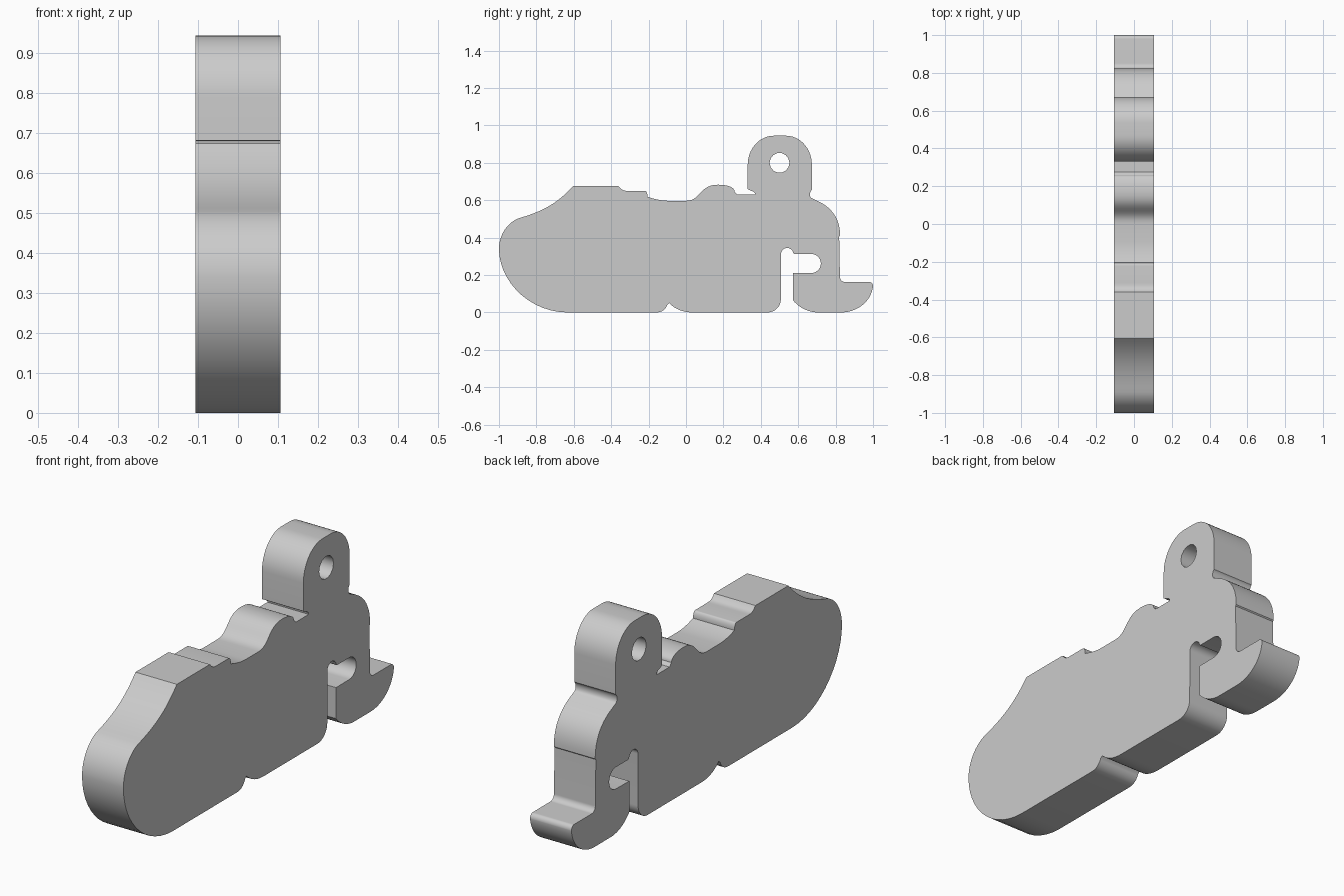
import bpy
import bmesh
import math
from mathutils import Vector
from mathutils.geometry import interpolate_bezier

HALF_WIDTH = 0.107
STEPS = 14

cube = bpy.data.objects.get("Cube")
if cube:
    bpy.data.objects.remove(cube, do_unlink=True)


class Profile:
    """Side outline in the (y, z) plane, drawn as a continuous pen stroke."""

    def __init__(self, y, z):
        self.points = [Vector((y, z))]

    def line(self, *ends):
        for end in ends:
            self.points.append(Vector(end))

    def curve(self, handle_a, handle_b, end):
        start = self.points[-1]
        self.points += interpolate_bezier(
            start, Vector(handle_a), Vector(handle_b), Vector(end), STEPS)[1:]

    def round(self, corner, end):
        """Quarter turn that bulges toward the given corner."""
        start, corner, end = self.points[-1], Vector(corner), Vector(end)
        self.curve(start.lerp(corner, 0.55), end.lerp(corner, 0.55), end)

    def arc(self, centre, radius, start, sweep):
        for i in range(STEPS + 1):
            angle = math.radians(start + sweep * i / STEPS)
            self.points.append(Vector(centre) + radius * Vector((math.cos(angle), math.sin(angle))))


body = Profile(-0.63, 0)

# Rounded nose and sloping front
body.curve((-0.84, 0), (-1, 0.17), (-1, 0.34))
body.curve((-1, 0.42), (-0.95, 0.485), (-0.89, 0.505))
body.curve((-0.77, 0.54), (-0.69, 0.58), (-0.605, 0.675))

# Stepped top and shallow saddle
body.line((-0.36, 0.675))
body.curve((-0.345, 0.655), (-0.335, 0.65), (-0.31, 0.65))
body.line((-0.22, 0.65))
body.round((-0.205, 0.65), (-0.205, 0.618))
body.curve((-0.18, 0.61), (-0.14, 0.597), (-0.09, 0.597))
body.line((0, 0.597))

# Hump behind the saddle
body.curve((0.08, 0.597), (0.07, 0.683), (0.17, 0.683))
body.curve((0.22, 0.683), (0.26, 0.67), (0.26, 0.645))
body.line((0.275, 0.63), (0.37, 0.63))

# Ring tab with narrow neck
body.curve((0.37, 0.65), (0.35, 0.645), (0.33, 0.66))
body.line((0.33, 0.79))
body.round((0.33, 0.945), (0.47, 0.945))
body.line((0.535, 0.945))
body.round((0.673, 0.945), (0.673, 0.79))
body.line((0.673, 0.655))
body.curve((0.66, 0.645), (0.66, 0.62), (0.67, 0.612))

# Rounded rear
body.line((0.72, 0.588))
body.curve((0.79, 0.55), (0.824, 0.49), (0.824, 0.41))
body.line((0.819, 0.405), (0.823, 0.19))
body.round((0.823, 0.163), (0.85, 0.163))

# Tail hook
body.line((0.98, 0.163))
body.round((1, 0.163), (1, 0.14))
body.curve((0.99, 0.06), (0.92, 0), (0.825, 0))
body.line((0.71, 0))
body.curve((0.66, 0), (0.61, 0.02), (0.572, 0.065))

# Sideways slot and upright slot
body.line((0.572, 0.21))
body.arc((0.67, 0.262), 0.051, -90, 180)
body.line((0.578, 0.313))
body.arc((0.541, 0.312), 0.033, 10, 170)
body.line((0.507, 0.07))
body.round((0.507, 0), (0.435, 0))

# Notched underside
body.line((0.04, 0))
body.curve((-0.02, 0), (-0.06, 0.02), (-0.09, 0.05))
body.line((-0.1, 0.04))
body.curve((-0.11, 0.015), (-0.13, 0), (-0.16, 0))

# Hole through the ring tab
hole = Profile(0.553, 0.8)
hole.arc((0.5, 0.8), 0.053, 0, 360)


def add_loop(bm, points):
    """Closed ring of edges, skipping repeated points."""
    clean = [p for i, p in enumerate(points) if (p - points[i - 1]).length > 1e-4]
    verts = [bm.verts.new((-HALF_WIDTH, p.x, p.y)) for p in clean]
    return [bm.edges.new((verts[i - 1], verts[i])) for i in range(len(verts))]


# Fill the outline around the hole, then extrude across the width
bm = bmesh.new()
edges = add_loop(bm, body.points) + add_loop(bm, hole.points)
bmesh.ops.triangle_fill(bm, edges=edges, use_beauty=True, normal=(1, 0, 0))
extruded = bmesh.ops.extrude_face_region(bm, geom=bm.faces[:], use_keep_orig=True)
moved = [v for v in extruded["geom"] if isinstance(v, bmesh.types.BMVert)]
bmesh.ops.translate(bm, verts=moved, vec=(2 * HALF_WIDTH, 0, 0))
bmesh.ops.recalc_face_normals(bm, faces=bm.faces[:])

mesh = bpy.data.meshes.new("slotted_body")
bm.to_mesh(mesh)
bm.free()
slotted_body = bpy.data.objects.new("slotted_body", mesh)
bpy.context.collection.objects.link(slotted_body)

# Plain grey finish
grey = bpy.data.materials.new("plain_grey")
grey.use_nodes = True
colour = (0.6, 0.6, 0.6, 1)
grey.diffuse_color = colour
grey.node_tree.nodes["Principled BSDF"].inputs["Base Color"].default_value = colour
mesh.materials.append(grey)

# Smooth the curved rim, keep the flat sides crisp
bpy.ops.object.select_all(action="DESELECT")
slotted_body.select_set(True)
bpy.context.view_layer.objects.active = slotted_body
bpy.ops.object.shade_smooth_by_angle(angle=math.radians(30))
